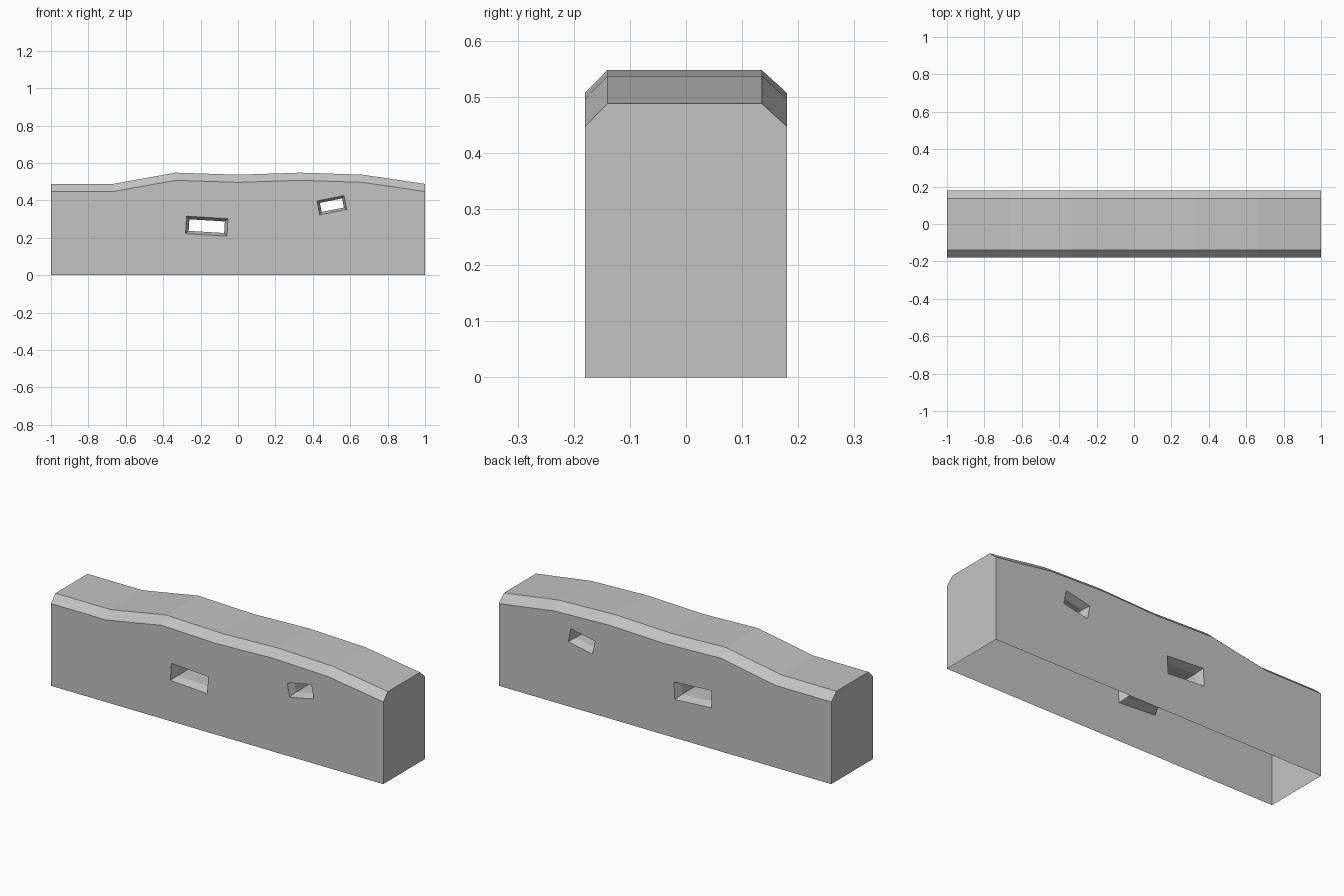
import bpy, bmesh
from math import radians
from mathutils import Matrix, Vector

cube = bpy.data.objects.get("Cube")
if cube:
    bpy.data.objects.remove(cube, do_unlink=True)

HALF = 0.18            # half the wall thickness
TAPER = 0.04           # depth of the splayed edge of each opening
TOP = [0.488, 0.488, 0.548, 0.537, 0.548, 0.537, 0.488]   # undulating ridge heights


def material(name, rgb):
    mat = bpy.data.materials.new(name)
    mat.use_nodes = True
    mat.diffuse_color = (*rgb, 1)
    mat.node_tree.nodes["Principled BSDF"].inputs["Base Color"].default_value = (*rgb, 1)
    return mat


def loft(bm, rings, closed):
    """Join consecutive rings of vertices with quads."""
    for a, b in zip(rings, rings[1:]):
        n = len(a)
        for i in range(n if closed else n - 1):
            j = (i + 1) % n
            bm.faces.new((a[i], a[j], b[j], b[i]))


def tunnel(bm, x, z, width, height, angle, rim):
    """Rectangular opening right through the wall, splayed at both mouths."""
    turn = Matrix.Rotation(radians(-angle), 3, 'Y')
    rings = []
    for y, inset in ((-HALF, 0), (TAPER - HALF, rim), (HALF - TAPER, rim), (HALF, 0)):
        w, h = width / 2 - inset, height / 2 - inset
        corners = ((-w, -h), (w, -h), (w, h), (-w, h))
        rings.append([bm.verts.new(turn @ Vector((u, 0, v)) + Vector((x, y, z)))
                      for u, v in corners])
    loft(bm, rings, True)


bm = bmesh.new()

# Chamfered coping along the top, open underneath
stations = []
for i, z in enumerate(TOP):
    x = -1 + i / 3
    low = z - 0.041
    section = ((-HALF, low), (-0.14, z), (0.135, z), (HALF, low))
    stations.append([bm.verts.new((x, y, h)) for y, h in section])
loft(bm, stations, False)

# End walls
feet = []
for ring in (stations[0], stations[-1]):
    x = ring[0].co.x
    pair = [bm.verts.new((x, y, 0)) for y in (-HALF, HALF)]
    bm.faces.new((pair[0], *ring, pair[1]))
    feet.append(pair)

# Two tilted openings
tunnel(bm, -0.167, 0.262, 0.222, 0.094, -3.5, 0.016)
tunnel(bm, 0.502, 0.374, 0.148, 0.076, 11.5, 0.013)

# Front and back walls, filled around the openings
for k, side in enumerate((-HALF, HALF)):
    bm.edges.new((feet[0][k], feet[1][k]))
    outline = [e for e in bm.edges if all(abs(v.co.y - side) < 1e-5 for v in e.verts)]
    bmesh.ops.triangle_fill(bm, edges=outline, use_beauty=True, normal=(0, 1, 0))

bmesh.ops.recalc_face_normals(bm, faces=bm.faces[:])
mesh = bpy.data.meshes.new("stone_wall")
bm.to_mesh(mesh)
bm.free()
mesh.materials.append(material("stone_grey", (0.55, 0.55, 0.55)))
wall = bpy.data.objects.new("stone_wall", mesh)
bpy.context.collection.objects.link(wall)
